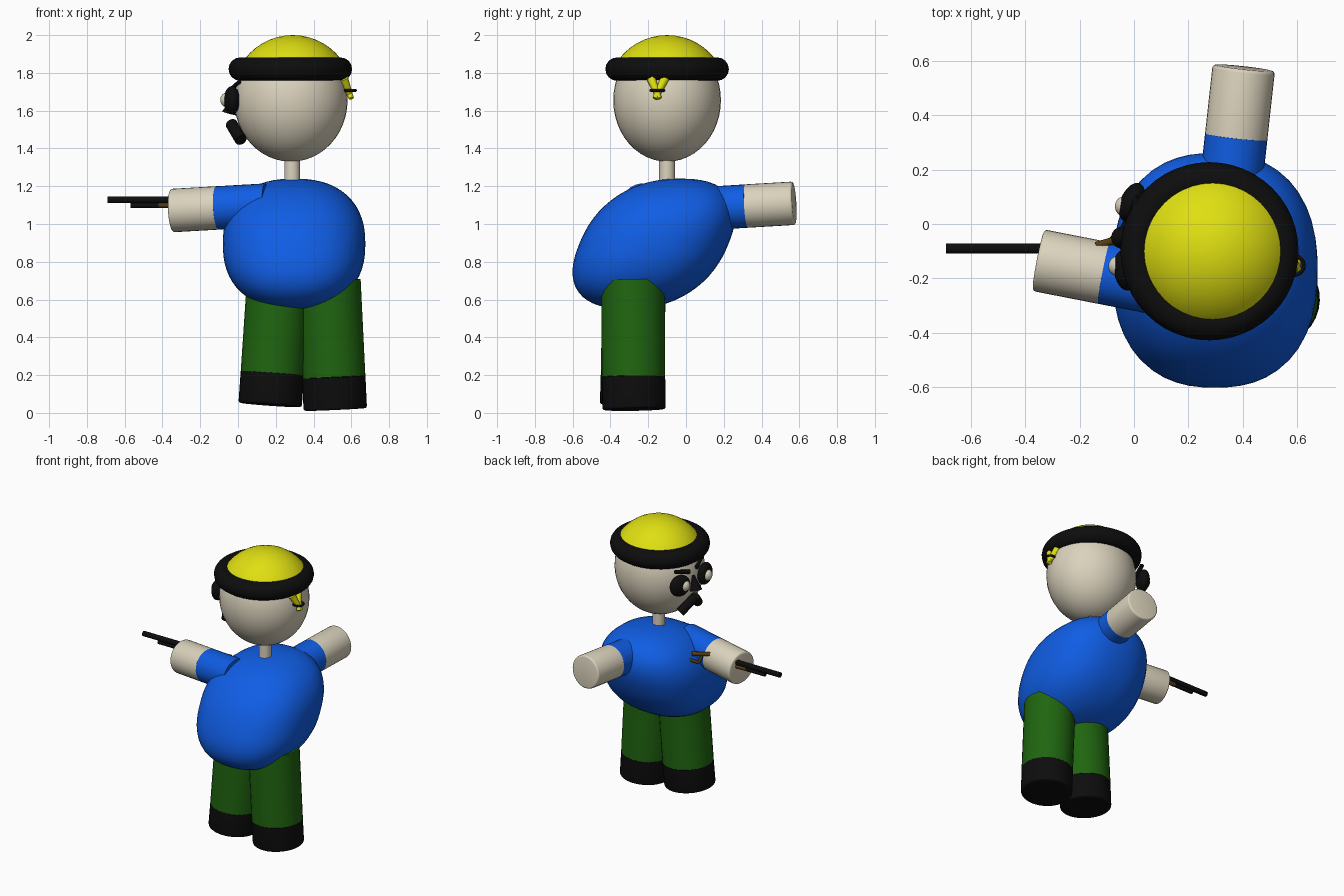
import bpy, bmesh, math
from mathutils import Vector, Matrix

if "Cube" in bpy.data.objects:
    bpy.data.objects.remove(bpy.data.objects["Cube"])


def material(name, rgb):
    m = bpy.data.materials.new(name)
    m.use_nodes = True
    color = (*rgb, 1)
    m.diffuse_color = color
    bsdf = m.node_tree.nodes["Principled BSDF"]
    bsdf.inputs["Base Color"].default_value = color
    bsdf.inputs["Roughness"].default_value = 0.6
    return m


BLUE = material("shirt blue", (0.005, 0.11, 0.78))
GREEN = material("trouser green", (0.014, 0.13, 0.005))
BLACK = material("black", (0.004, 0.004, 0.004))
SKIN = material("pale skin", (0.71, 0.65, 0.51))
YELLOW = material("cap yellow", (0.74, 0.74, 0.006))
BROWN = material("wood brown", (0.09, 0.045, 0.006))


def finish(name, bm, mat):
    mesh = bpy.data.meshes.new(name)
    bmesh.ops.recalc_face_normals(bm, faces=bm.faces)
    bm.to_mesh(mesh)
    bm.free()
    mesh.materials.append(mat)
    ob = bpy.data.objects.new(name, mesh)
    bpy.context.collection.objects.link(ob)
    bpy.ops.object.select_all(action="DESELECT")
    ob.select_set(True)
    bpy.context.view_layer.objects.active = ob
    bpy.ops.object.shade_smooth_by_angle(angle=math.radians(40))
    return ob


def tube(name, a, b, r1, mat, r2=None, sides=32, bevel=0):
    """Cylinder or cone running from point a to point b."""
    a, b = Vector(a), Vector(b)
    d = b - a
    bm = bmesh.new()
    bmesh.ops.create_cone(bm, cap_ends=True, segments=sides, radius1=r1,
                          radius2=r1 if r2 is None else r2, depth=d.length)
    if bevel:
        rim = [e for e in bm.edges if e.verts[0].co.z > 0 and e.verts[1].co.z > 0]
        bmesh.ops.bevel(bm, geom=rim, offset=bevel, segments=3, affect="EDGES", profile=0.5)
    turn = d.to_track_quat("Z", "Y").to_matrix().to_4x4()
    bm.transform(Matrix.Translation((a + b) / 2) @ turn)
    return finish(name, bm, mat)


def ball(name, center, size, mat, turn=0, cut=None):
    """Ellipsoid, turned about z, optionally cut off below a height."""
    bm = bmesh.new()
    bmesh.ops.create_uvsphere(bm, u_segments=40, v_segments=24, radius=1)
    bm.transform(Matrix.Translation(center) @ Matrix.Rotation(turn, 4, "Z")
                 @ Matrix.Diagonal((*size, 1)))
    if cut is not None:
        bmesh.ops.bisect_plane(bm, geom=bm.verts[:] + bm.edges[:] + bm.faces[:],
                               plane_co=(0, 0, cut), plane_no=(0, 0, 1), clear_inner=True)
    return finish(name, bm, mat)


def ring(name, center, major, minor, mat):
    bpy.ops.mesh.primitive_torus_add(location=center, major_radius=major, minor_radius=minor,
                                     major_segments=48, minor_segments=16)
    ob = bpy.context.object
    ob.name = name
    ob.data.materials.append(mat)
    bpy.ops.object.shade_smooth_by_angle(angle=math.radians(40))
    return ob


def limb(name, start, joint, end, r, upper, lower, tip):
    """Limb in two colours, split at the joint."""
    tube("upper_" + name, start, joint, r, upper)
    tube(tip, joint, end, r, lower, bevel=0.012)


# Torso: a full, rounded form leaning forward at the belly
bm = bmesh.new()
bmesh.ops.create_uvsphere(bm, u_segments=48, v_segments=32, radius=1)
for v in bm.verts:
    n = 2.35
    p = v.co / sum(abs(c) ** n for c in v.co) ** (1 / n)
    v.co = (0.297 + 0.377 * p.x, -0.17 + 0.395 * p.y + 0.14 * p.z, 0.895 + 0.345 * p.z)
finish("torso", bm, BLUE)

# Arms
limb("right_arm", (0.15, -0.23, 1.1), (-0.11, -0.18, 1.085), (-0.351, -0.133, 1.071),
     0.115, BLUE, SKIN, "right_hand")
limb("left_arm", (0.34, 0, 1.075), (0.375, 0.32, 1.095), (0.403, 0.573, 1.11),
     0.115, BLUE, SKIN, "left_hand")

# Legs and boots
limb("right_leg", (0.215, -0.275, 0.7), (0.182, -0.283, 0.21), (0.17, -0.288, 0.042),
     0.168, GREEN, BLACK, "right_boot")
limb("left_leg", (0.482, -0.28, 0.7), (0.507, -0.278, 0.19), (0.515, -0.275, 0.018),
     0.168, GREEN, BLACK, "left_boot")

# Head, cap and headband
tube("neck", (0.287, -0.1, 1.2), (0.287, -0.1, 1.36), 0.042, SKIN)
ball("head", (0.28, -0.1, 1.655), (0.3, 0.285, 0.325), SKIN)
ball("cap", (0.29, -0.1, 1.68), (0.32, 0.32, 0.32), YELLOW, cut=1.8)
ring("headband", (0.277, -0.1, 1.82), 0.265, 0.062, BLACK)

# Hair tuft on the back of the head, tied with a band
for side, y in (("right", -0.185), ("left", -0.112)):
    tube(side + "_tuft", (0.56, y, 1.77), (0.6, -0.152 - (y + 0.15) * 0.3, 1.665),
         0.024, YELLOW, r2=0.014, sides=12)
ring("tuft_band", (0.588, -0.152, 1.707), 0.035, 0.007, BLACK)

# Face
for side, x, y, turn in (("left", -0.032, -0.17, 0.15), ("right", -0.008, 0.08, -0.4)):
    s = 1 if y > 0 else -1
    ball(side + "_eye", (x, y, 1.655), (0.042, 0.075, 0.075), BLACK, turn)
    ball(side + "_eye_white", (x - 0.024, y - 0.015 * s, 1.657), (0.038, 0.038, 0.04),
         SKIN)
    tube(side + "_brow", (-0.02, -0.05 + 0.04 * s, 1.725), (0.015, -0.05 + 0.15 * s, 1.755),
         0.014, BLACK, sides=12)
    tube(side + "_moustache", (-0.035, -0.05, 1.53), (0.015, -0.055 + 0.1 * s, 1.445),
         0.032, BLACK, sides=16)
tube("nose", (-0.045, -0.05, 1.585), (-0.02, -0.055, 1.68), 0.04, BLACK, r2=0.008)

# Gun held in the right hand
tube("barrel", (-0.69, -0.09, 1.128), (-0.3, -0.09, 1.128), 0.018, BLACK, sides=16)
tube("lower_barrel", (-0.57, -0.09, 1.098), (-0.4, -0.09, 1.098), 0.013, BLACK, sides=16)
tube("fore_grip", (-0.42, -0.09, 1.1), (-0.3, -0.09, 1.1), 0.015, BROWN, sides=12)
tube("stock", (-0.14, -0.08, 1.135), (-0.02, -0.045, 1.12), 0.014, BROWN, sides=12)
tube("stock_brace", (-0.09, -0.065, 1.13), (-0.07, -0.045, 1.07), 0.01, BROWN, sides=12)
tube("stock_end", (-0.07, -0.045, 1.07), (-0.02, -0.01, 1.09), 0.01, BROWN, sides=12)
